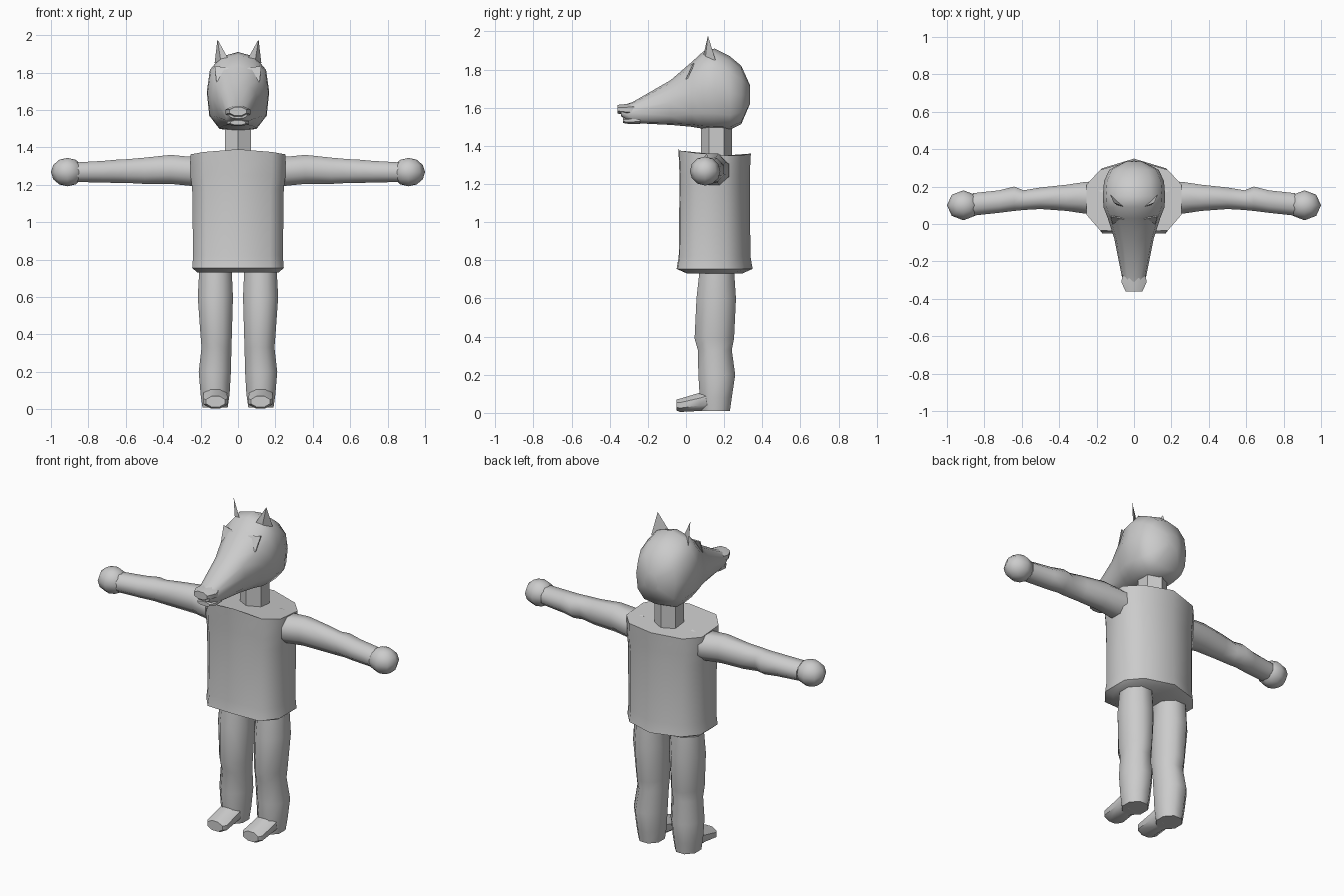
import bpy, bmesh, math
from mathutils import Vector

grey = bpy.data.materials.new("plain grey")
grey.diffuse_color = (0.6, 0.6, 0.6, 1)


def finish(name, bm, angle=50):
    bmesh.ops.recalc_face_normals(bm, faces=bm.faces)
    me = bpy.data.meshes.new(name)
    bm.to_mesh(me)
    bm.free()
    me.materials.append(grey)
    ob = bpy.data.objects.new(name, me)
    bpy.context.collection.objects.link(ob)
    bpy.ops.object.select_all(action='DESELECT')
    ob.select_set(True)
    bpy.context.view_layer.objects.active = ob
    bpy.ops.object.shade_smooth_by_angle(angle=math.radians(angle))
    return ob


def loft(name, rings, angle=50):
    """Skin a closed tube through rings of points."""
    bm = bmesh.new()
    vs = [[bm.verts.new(p) for p in r] for r in rings]
    n = len(vs[0])
    for a, b in zip(vs, vs[1:]):
        for i in range(n):
            j = (i + 1) % n
            bm.faces.new((a[i], a[j], b[j], b[i]))
    bm.faces.new(vs[0])
    bm.faces.new(vs[-1])
    return finish(name, bm, angle)


def oval(lo1, hi1, lo2, hi2, n=8):
    """Polygon that fills the given extents, as pairs."""
    k = 1 / math.cos(math.pi / n)
    pts = []
    for i in range(n):
        t = 2 * math.pi * (i + 0.5) / n
        pts.append(((lo1 + hi1) / 2 + (hi1 - lo1) / 2 * k * math.cos(t),
                    (lo2 + hi2) / 2 + (hi2 - lo2) / 2 * k * math.sin(t)))
    return pts


# Torso: tunic with flat front, rounded back and dropped shoulders
half = [(0, -0.04), (0.17, -0.035), (0.24, 0.05), (0.24, 0.21), (0.17, 0.29), (0, 0.34)]
plan = half + [(-x, y) for x, y in half[-2:0:-1]]


def tunic(z, sx, sy, slope=0.0, droop=0.0):
    return [(x * sx, 0.15 + (y - 0.15) * sy,
             z - slope * (y - 0.15) - droop * abs(x) / 0.24) for x, y in plan]


loft("torso", [tunic(0.73, 0.9, 0.75), tunic(0.755, 1.02, 1.05), tunic(0.82, 1.0, 0.99),
               tunic(1.18, 1.02, 0.97), tunic(1.25, 1.06, 0.97),
               tunic(1.375, 1.06, 1.0, 0.08, 0.02)])

# Neck
loft("neck", [[(x, y, z) for x, y in oval(-0.07, 0.07, 0.09, 0.23, 6)] for z in (1.3, 1.53)], 30)

# Head: long tapering muzzle into a rounded skull
shape = [(0, 1), (0.55, 0.88), (0.9, 0.55), (1, 0), (0.92, -0.6), (0.6, -0.93), (0, -1)]
shape += [(-x, z) for x, z in shape[-2:0:-1]]
head = [(-0.34, 1.61, 1.555, 0.05), (-0.28, 1.63, 1.52, 0.065), (-0.08, 1.745, 1.51, 0.105),
        (0.03, 1.84, 1.50, 0.14), (0.09, 1.895, 1.49, 0.163), (0.15, 1.91, 1.485, 0.167),
        (0.23, 1.87, 1.485, 0.16), (0.29, 1.82, 1.515, 0.132), (0.335, 1.72, 1.62, 0.045)]
loft("head", [[(x * w, y, (t + b) / 2 + z * (t - b) / 2) for x, z in shape]
              for y, t, b, w in head])

# Nose and lower lip
loft("nose", [[(x, y, z) for x, z in oval(-w, w, b, t)] for y, w, b, t in
              ((-0.27, 0.06, 1.56, 1.625), (-0.31, 0.068, 1.56, 1.62), (-0.36, 0.045, 1.57, 1.615))])
loft("lower_lip", [[(x, y, z) for x, z in oval(-w, w, b, t)] for y, w, b, t in
                   ((-0.24, 0.06, 1.515, 1.56), (-0.30, 0.06, 1.515, 1.55), (-0.33, 0.04, 1.52, 1.545))])

for s, side in ((1, "right"), (-1, "left")):
    # Ear: thin folded spike
    bm = bmesh.new()
    base = [bm.verts.new((s * x, y, z)) for x, y, z in
            ((0.05, 0.09, 1.87), (0.125, 0.155, 1.85), (0.09, 0.10, 1.85))]
    tip = bm.verts.new((s * 0.11, 0.115, 1.978))
    bm.faces.new(base)
    for i in range(3):
        bm.faces.new((base[i], base[(i + 1) % 3], tip))
    finish(side + "_ear", bm, 30)

    # Eye: tilted thin plate
    eye = [(0.05, 0.025, 1.825), (0.125, 0.04, 1.835), (0.115, 0.0, 1.75), (0.065, -0.012, 1.745)]
    loft(side + "_eye", [[(s * x, y + d, z - d / 2) for x, y, z in eye] for d in (0, 0.006)], 30)

    # Arm
    arm = [(0.16, 0.06, 0.23, 1.19, 1.355), (0.26, 0.055, 0.225, 1.195, 1.35),
           (0.36, 0.07, 0.21, 1.205, 1.36), (0.50, 0.08, 0.195, 1.205, 1.345),
           (0.59, 0.075, 0.18, 1.21, 1.337), (0.64, 0.07, 0.2, 1.21, 1.335),
           (0.72, 0.06, 0.18, 1.212, 1.328), (0.86, 0.045, 0.165, 1.215, 1.32)]
    loft(side + "_arm", [[(s * x, y, z) for y, z in oval(a, b, c, d)] for x, a, b, c, d in arm])

    # Hand: ball
    bm = bmesh.new()
    bmesh.ops.create_uvsphere(bm, u_segments=8, v_segments=6, radius=1)
    for v in bm.verts:
        v.co = Vector((s * 0.912 + v.co.x * 0.088, 0.1 + v.co.y * 0.08, 1.268 + v.co.z * 0.076))
    finish(side + "_hand", bm)

    # Leg
    leg = [(0.01, 0.055, 0.19, 0.08, 0.23), (0.08, 0.045, 0.2, 0.072, 0.24),
           (0.2, 0.038, 0.21, 0.065, 0.258), (0.33, 0.035, 0.195, 0.062, 0.24),
           (0.39, 0.033, 0.2, 0.045, 0.252), (0.6, 0.027, 0.215, 0.055, 0.262),
           (0.78, 0.035, 0.205, 0.075, 0.25)]
    loft(side + "_leg", [[(s * x, y, z) for x, y in oval(a, b, c, d)] for z, a, b, c, d in leg])

    # Foot
    foot = [(-0.05, 0.07, 0.17, 0.012, 0.07), (-0.03, 0.055, 0.185, 0.005, 0.075),
            (0.07, 0.058, 0.185, 0.01, 0.105), (0.13, 0.06, 0.185, 0.01, 0.13)]
    loft(side + "_foot", [[(s * x, y, z) for x, z in oval(a, b, c, d)] for y, a, b, c, d in foot])
